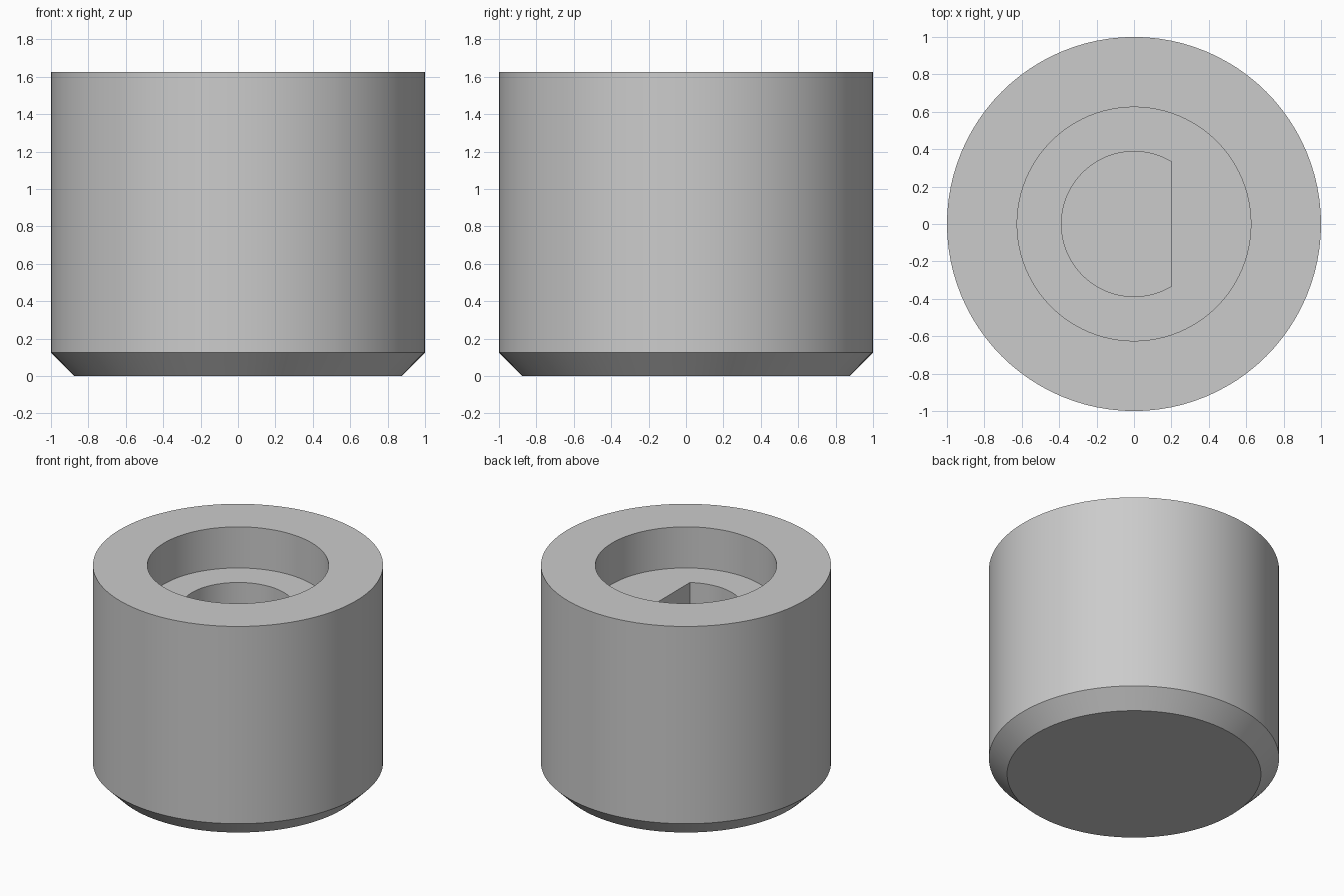
import bpy
import bmesh
from math import acos, cos, sin, pi, radians

cube = bpy.data.objects.get("Cube")
if cube:
    bpy.data.objects.remove(cube, do_unlink=True)

SEGMENTS = 96
SHAFT_RADIUS = 0.388
FLAT_X = 0.2

# Evenly spaced angles, with the two nearest moved onto the corners of the flat
corner = acos(FLAT_X / SHAFT_RADIUS)
angles = [2 * pi * i / SEGMENTS for i in range(SEGMENTS)]
for target in (corner, 2 * pi - corner):
    nearest = min(range(SEGMENTS), key=lambda i: abs(angles[i] - target))
    angles[nearest] = target


def ring(bm, radius, z, flat=None):
    """Ring of vertices, cut off at x = flat if one is given."""
    verts = []
    for a in angles:
        r = radius
        if flat and cos(a) > 0:
            r = min(radius, flat / cos(a))
        verts.append(bm.verts.new((r * cos(a), r * sin(a), z)))
    return verts


bm = bmesh.new()
rings = [
    ring(bm, 0.875, 0),                         # underside
    ring(bm, 1, 0.125),                         # top of chamfer
    ring(bm, 1, 1.625),                         # outer rim
    ring(bm, 0.625, 1.625),                     # counterbore mouth
    ring(bm, 0.625, 1.3125),                    # counterbore floor
    ring(bm, SHAFT_RADIUS, 1.3125, FLAT_X),     # D-shaped socket mouth
    ring(bm, SHAFT_RADIUS, 0.3, FLAT_X),        # D-shaped socket floor
]
for low, high in zip(rings, rings[1:]):
    for i in range(SEGMENTS):
        j = (i + 1) % SEGMENTS
        bm.faces.new((low[i], low[j], high[j], high[i]))
bm.faces.new(rings[0][::-1])
bm.faces.new(rings[-1])
bmesh.ops.recalc_face_normals(bm, faces=bm.faces)

mesh = bpy.data.meshes.new("knob_body")
bm.to_mesh(mesh)
bm.free()
knob = bpy.data.objects.new("knob_body", mesh)
bpy.context.collection.objects.link(knob)

# Plain grey finish
grey = bpy.data.materials.new("light_grey")
grey.use_nodes = True
colour = (0.6, 0.6, 0.6, 1)
grey.diffuse_color = colour
grey.node_tree.nodes["Principled BSDF"].inputs["Base Color"].default_value = colour
mesh.materials.append(grey)

# Smooth walls with crisp edges
bpy.ops.object.select_all(action='DESELECT')
knob.select_set(True)
bpy.context.view_layer.objects.active = knob
bpy.ops.object.shade_smooth_by_angle(angle=radians(30))
